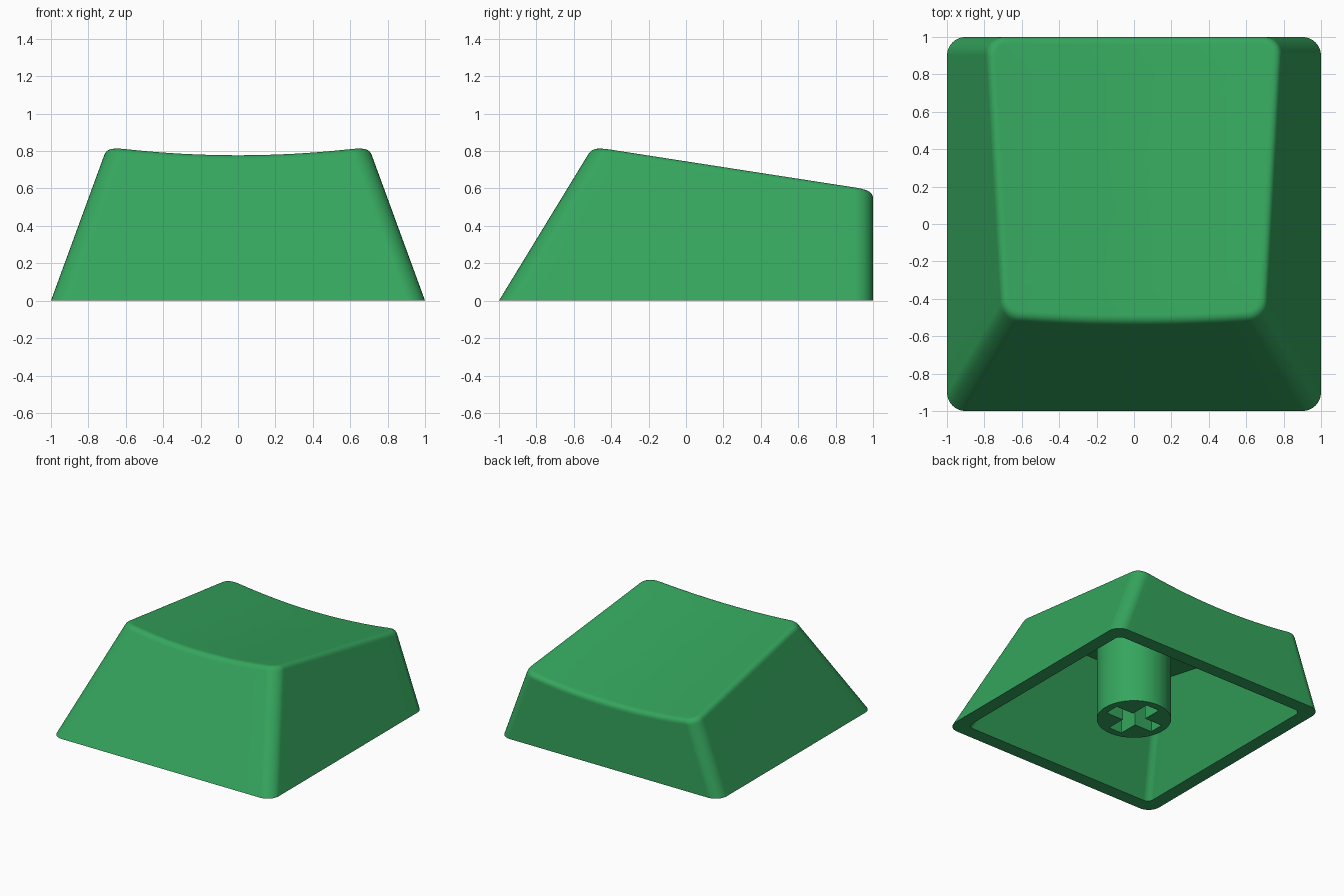
import bpy
import bmesh
from math import cos, sin, pi, radians
from mathutils import Vector

if "Cube" in bpy.data.objects:
    bpy.data.objects.remove(bpy.data.objects["Cube"], do_unlink=True)

GREEN = (0.035, 0.38, 0.11, 1)
SIDE_TAPER, FRONT_TAPER = 0.366, 0.61
WALL, ROOF, FILLET = 0.11, 0.05, 0.04

green = bpy.data.materials.new("green_plastic")
green.use_nodes = True
green.diffuse_color = GREEN
bsdf = next(n for n in green.node_tree.nodes if n.type == "BSDF_PRINCIPLED")
bsdf.inputs["Base Color"].default_value = GREEN
bsdf.inputs["Roughness"].default_value = 0.5


def dish(p):
    """Height of the sloping, scooped top above a point."""
    return 0.782 - 0.163 * (p.y + 0.52) + p.x ** 2 / 10


def outline(h, inset=0.0, radius=0.1):
    """Rounded rectangle of the tapered body at height h."""
    half = 1 - SIDE_TAPER * h - inset
    back, front = 1 - inset, FRONT_TAPER * h - 1 + inset
    corners = [(1, back, -1), (-1, back, -1), (-1, front, 1), (1, front, 1)]
    arcs = []
    for k, (side, y, inward) in enumerate(corners):
        centre = Vector((side * (half - radius), y + inward * radius, h))
        arcs.append([centre + radius * Vector((cos(a), sin(a), 0))
                     for a in ((k + i / 8) * pi / 2 for i in range(9))])
    points = []
    for k, arc in enumerate(arcs):
        points += arc
        points += [arc[-1].lerp(arcs[(k + 1) % 4][0], i / 12) for i in range(1, 12)]
    return points


def rim(inset, radius, drop=0.0):
    """Where the tapered walls meet the scooped top."""
    points = []
    for low, high in zip(outline(0, inset, radius), outline(1, inset, radius)):
        h = 0.7
        for _ in range(20):
            h = dish(low.lerp(high, h)) - drop
        points.append(low.lerp(high, h))
    return points


def cap_rings(edge, drop=0.0):
    """Shrinking rings that follow the scoop towards its middle."""
    middle = Vector((0, 0.24, 0))
    rings = []
    for scale in (0.8, 0.6, 0.4, 0.2):
        ring = [middle.lerp(p, scale) for p in edge]
        for p in ring:
            p.z = dish(p) - drop
        rings.append(ring)
    middle.z = dish(middle) - drop
    return rings, middle


def finish(name, bm):
    bmesh.ops.recalc_face_normals(bm, faces=bm.faces)
    mesh = bpy.data.meshes.new(name)
    bm.to_mesh(mesh)
    bm.free()
    mesh.materials.append(green)
    obj = bpy.data.objects.new(name, mesh)
    bpy.context.collection.objects.link(obj)
    return obj


def activate(obj):
    bpy.ops.object.select_all(action="DESELECT")
    obj.select_set(True)
    bpy.context.view_layer.objects.active = obj


def prism(name, points, top):
    """Upright prism whose upper points are given by a rule."""
    bm = bmesh.new()
    lower = [bm.verts.new(p) for p in points]
    upper = [bm.verts.new((p.x, p.y, top(p))) for p in points]
    bm.faces.new(lower)
    bm.faces.new(upper)
    for i in range(len(points)):
        bm.faces.new((lower[i - 1], lower[i], upper[i], upper[i - 1]))
    return finish(name, bm)


# Hollow cap: inner roof, inner walls, bottom lip, outer walls, rounded edge, top
inner_rim = rim(WALL, 0.05, ROOF)
inner_cap, inner_middle = cap_rings(inner_rim, ROOF)
base, edge = outline(0), rim(0, 0.1)
inside_edge = rim(FILLET, 0.1 - FILLET)
below_edge = [p + (b - p).normalized() * FILLET for b, p in zip(base, edge)]
fillet = []
for step in range(6):
    t = step / 5
    fillet.append([a.lerp(p, t).lerp(p.lerp(c, t), t)
                   for a, p, c in zip(below_edge, edge, inside_edge)])
outer_cap, outer_middle = cap_rings(inside_edge)
rings = inner_cap[::-1] + [inner_rim, outline(0, WALL, 0.05), base] + fillet + outer_cap

bm = bmesh.new()
loops = [[bm.verts.new(p) for p in ring] for ring in rings]
for first, second in zip(loops, loops[1:]):
    for i in range(len(first)):
        bm.faces.new((first[i - 1], first[i], second[i], second[i - 1]))
for loop, middle in ((loops[0], inner_middle), (loops[-1], outer_middle)):
    centre = bm.verts.new(middle)
    for i in range(len(loop)):
        bm.faces.new((loop[i - 1], loop[i], centre))
cap = finish("key_cap", bm)

# Round stem under the roof
circle = [Vector((0.28 * cos(a), 0.28 * sin(a), 0))
          for a in (2 * pi * i / 64 for i in range(64))]
stem = prism("stem", circle, lambda p: dish(p) - ROOF / 2)

# Cross-shaped socket cut into the stem
LENGTH, WIDTH = 0.22, 0.06
cross = []
for k in range(4):
    c, s = cos(k * pi / 2), sin(k * pi / 2)
    for x, y in ((LENGTH, -WIDTH), (LENGTH, WIDTH), (WIDTH, WIDTH)):
        cross.append(Vector((x * c - y * s, x * s + y * c, -0.1)))
cutter = prism("socket_cutter", cross, lambda p: 0.45)
cutter.hide_render = True
cut = stem.modifiers.new("socket", "BOOLEAN")
cut.object = cutter
cut.solver = "EXACT"
activate(stem)
bpy.ops.object.modifier_apply(modifier=cut.name)
bpy.data.objects.remove(cutter, do_unlink=True)

# Smooth shading with crisp edges
for obj in (cap, stem):
    activate(obj)
    bpy.ops.object.shade_smooth_by_angle(angle=radians(30))
    weighted = obj.modifiers.new("weighted_normals", "WEIGHTED_NORMAL")
    weighted.keep_sharp = True
